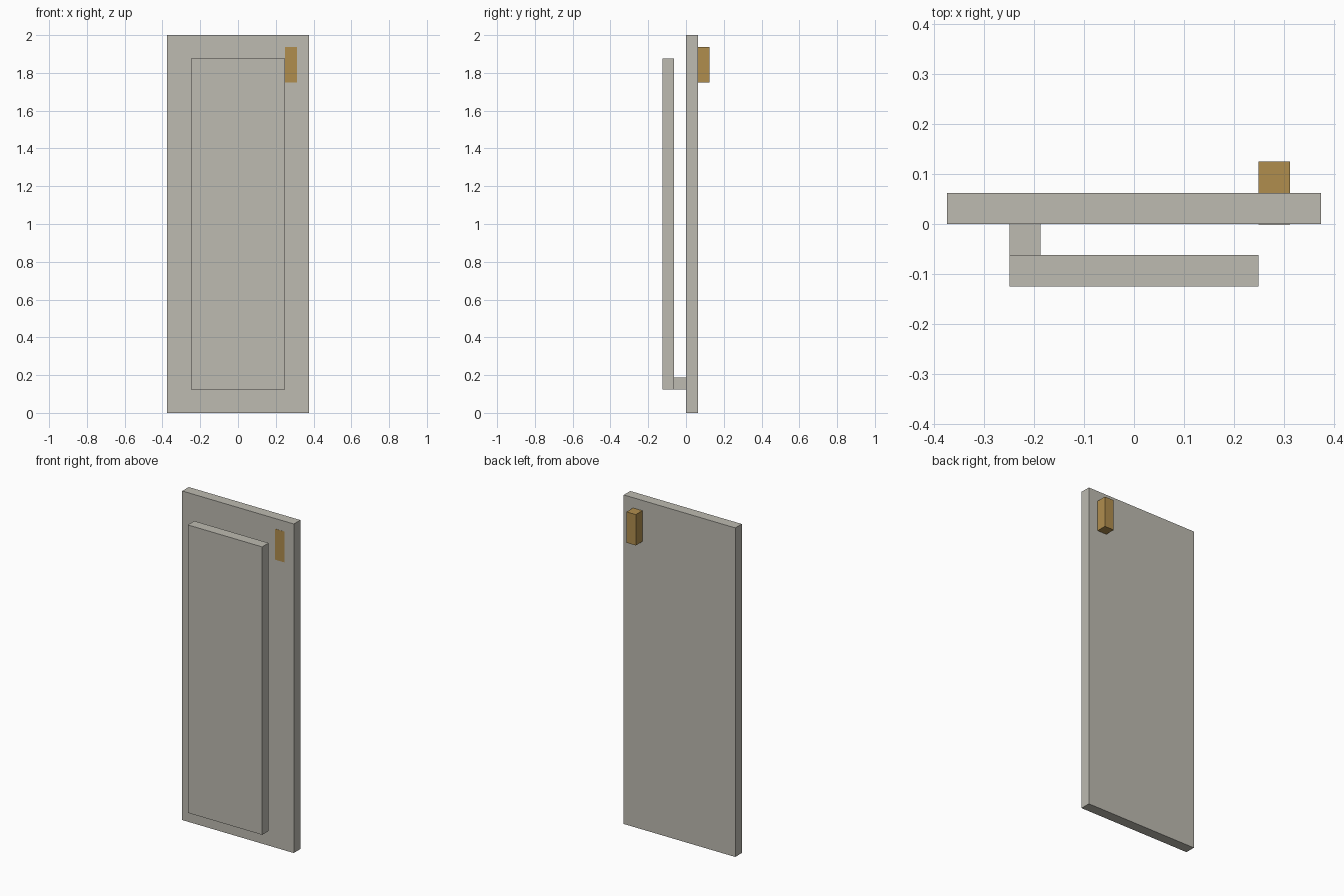
import bpy

cube = bpy.data.objects.get("Cube")
if cube:
    bpy.data.objects.remove(cube, do_unlink=True)


def make_material(name, rgb):
    mat = bpy.data.materials.new(name)
    mat.use_nodes = True
    color = (*rgb, 1.0)
    mat.diffuse_color = color
    mat.node_tree.nodes["Principled BSDF"].inputs["Base Color"].default_value = color
    return mat


def box(name, low, high, mat):
    """Axis-aligned box between two opposite corners."""
    bpy.ops.mesh.primitive_cube_add(size=1)
    obj = bpy.context.object
    obj.name = obj.data.name = name
    size = [b - a for a, b in zip(low, high)]
    middle = [(a + b) / 2 for a, b in zip(low, high)]
    for v in obj.data.vertices:
        v.co = [c * s + m for c, s, m in zip(v.co, size, middle)]
    obj.data.materials.append(mat)
    return obj


stone = make_material("warm grey", (0.51, 0.495, 0.44))
brass = make_material("brass", (0.434, 0.27, 0.076))

U = 0.0625  # common thickness

# Tall main slab
box("back_panel", (-6 * U, 0, 0), (6 * U, U, 2), stone)

# Smaller raised slab in front, held by a small spacer at its lower corner
box("front_panel", (-4 * U, -2 * U, 2 * U), (4 * U, -U, 30 * U), stone)
box("spacer", (-4 * U, -U, 2 * U), (-3 * U, 0, 3 * U), stone)

# Handle block passing through the main slab, flush with its front
box("handle", (4 * U, -0.001, 28 * U), (5 * U, 2 * U, 31 * U), brass)
